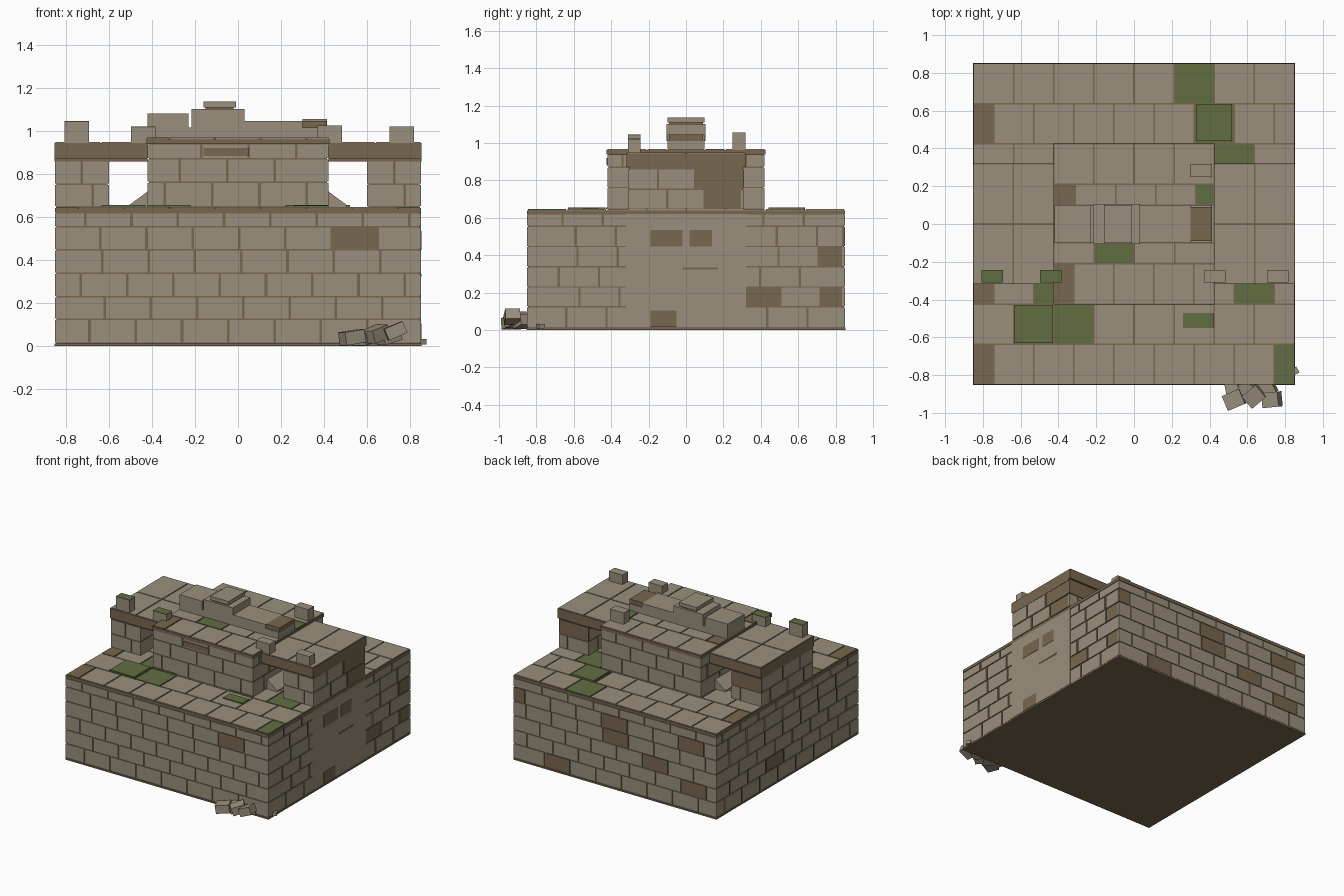
import bpy, bmesh, math
from mathutils import Matrix, Vector

cube = bpy.data.objects.get("Cube")
if cube:
    bpy.data.objects.remove(cube, do_unlink=True)

STONE, BROWN, MOSS = 0, 1, 2
GAP = 0.012


def material(name, rgb):
    m = bpy.data.materials.new(name)
    m.use_nodes = True
    m.diffuse_color = (*rgb, 1)
    m.node_tree.nodes["Principled BSDF"].inputs["Base Color"].default_value = (*rgb, 1)
    return m


MATS = [material("weathered stone", (0.32, 0.275, 0.2)),
        material("brown earth stone", (0.185, 0.135, 0.077)),
        material("green moss", (0.12, 0.155, 0.055))]


def add_box(bm, lo, hi, mat=STONE, matrix=Matrix()):
    lo, hi = Vector(lo), Vector(hi)
    size = hi - lo
    m = matrix @ Matrix.Translation((lo + hi) / 2) @ Matrix.Diagonal((*size, 1))
    verts = bmesh.ops.create_cube(bm, size=1, matrix=m)["verts"]
    for f in {f for v in verts for f in v.link_faces}:
        f.material_index = mat


def finish(name, bm):
    mesh = bpy.data.meshes.new(name)
    bm.to_mesh(mesh)
    bm.free()
    for m in MATS:
        mesh.materials.append(m)
    obj = bpy.data.objects.new(name, mesh)
    bpy.context.collection.objects.link(obj)
    return obj


def box(name, lo, hi, mat=STONE, matrix=Matrix()):
    bm = bmesh.new()
    add_box(bm, lo, hi, mat, matrix)
    return finish(name, bm)


def joints(start, end, width, offset):
    """Cut positions along a course, skipping slivers at the ends."""
    cuts, u = [start], start + (offset - start) % width
    while u < end - 0.05:
        if u > start + 0.05:
            cuts.append(u)
        u += width
    return cuts + [end]


def masonry(name, cx, hx, hy, levels, width, offsets, accents=()):
    """Four brick faces round a core; accents are (side, row, position)."""
    skin = 0.015
    box(name + "_mortar_core", (cx - hx + 0.006, -hy + 0.006, levels[0]),
        (cx + hx - 0.006, hy - 0.006, levels[-1]), BROWN)
    for side, label in enumerate(("front", "right", "back", "left")):
        dist, half = (hy, hx) if side % 2 == 0 else (hx, hy - skin)
        turn = Matrix.Translation((cx, 0, 0)) @ Matrix.Rotation(side * math.pi / 2, 4, "Z")
        bm = bmesh.new()
        for row, (z0, z1) in enumerate(zip(levels, levels[1:])):
            cuts = joints(-half, half, width, offsets[row] + side * 0.05)
            for a, b in zip(cuts, cuts[1:]):
                brown = any(s == side and r == row and a <= u < b for s, r, u in accents)
                left = a + GAP / 2 if a > -half else a
                right = b - GAP / 2 if b < half else b
                add_box(bm, (left, -dist, z0 + 0.003), (right, -dist + skin, z1 - 0.004),
                        BROWN if brown else STONE, turn)
        finish(f"{name}_{label}_bricks", bm)


def paving(name, x0, x1, rows, width, offsets, z, accents=()):
    """Slabs over a bed; accents are (x, y, colour) points."""
    bm = bmesh.new()
    for (y0, y1), off in zip(zip(rows, rows[1:]), offsets):
        cuts = joints(x0, x1, width, off)
        for a, b in zip(cuts, cuts[1:]):
            mat = next((c for x, y, c in accents if a < x < b and y0 < y < y1), STONE)
            add_box(bm, (a + 0.004, y0 + 0.004, z - 0.008), (b - 0.004, y1 - 0.004, z), mat)
    finish(name, bm)


# Main platform
masonry("platform", 0, 0.85, 0.85, [0.012, 0.125, 0.23, 0.338, 0.447, 0.555, 0.62], 0.215,
        [-0.69, -0.62, -0.73, -0.63, -0.64, -0.71],
        [(0, 4, 0.56), (1, 3, 0.72), (1, 1, 0.48), (1, 1, 0.8), (2, 4, -0.78), (2, 0, -0.41),
         (2, 3, 0.07), (2, 2, 0.37), (2, 4, 0.66), (2, 4, -0.1), (2, 1, 0.75), (3, 1, -0.22)])
box("base_plate", (-0.852, -0.852, 0), (0.852, 0.852, 0.012), BROWN)
box("platform_cap", (-0.85, -0.85, 0.62), (0.85, 0.85, 0.64), BROWN)

# Smooth repaired panel on the right wall with brown stones
box("repair_panel", (0.84, -0.32, 0.015), (0.851, 0.32, 0.62))
for y0, y1, z0, z1 in ((-0.19, -0.02, 0.445, 0.535), (0.02, 0.14, 0.445, 0.535),
                       (-0.19, -0.05, 0.015, 0.105), (-0.02, 0.17, 0.322, 0.334)):
    box("repair_stone", (0.845, y0, z0), (0.853, y1, z1), BROWN)

# Platform paving
S = 0.2125
paving("platform_paving", -0.85, 0.85, [-0.85 + S * i for i in range(9)], S,
       [S / 2, 0] * 3 + [S / 2, 0], 0.646,
       [(-0.8, -0.75, BROWN), (0.8, -0.75, MOSS), (-0.53, -0.5, MOSS), (-0.3, -0.5, MOSS),
        (-0.8, -0.35, BROWN), (-0.48, -0.35, MOSS), (0.63, -0.35, MOSS),
        (0.53, 0.35, MOSS), (-0.8, 0.5, BROWN), (0.42, 0.5, MOSS), (0.3, 0.75, MOSS)])
box("moss_patch", (0.26, -0.55, 0.646), (0.42, -0.47, 0.653), MOSS)
box("raised_moss_slab", (-0.635, -0.63, 0.64), (-0.43, -0.43, 0.655), MOSS)
box("back_moss_slab", (0.33, 0.44, 0.64), (0.52, 0.635, 0.655), MOSS)
for x in (-0.32, 0.32):
    box("wall_foot_moss", (x - 0.1, -0.427, 0.646), (x + 0.1, -0.42, 0.655), MOSS)

# Central block
masonry("central_block", 0, 0.42, 0.42, [0.646, 0.762, 0.87, 0.94], 0.22,
        [-0.12, -0.27, -0.17])
box("central_cap", (-0.425, -0.425, 0.938), (0.425, 0.425, 0.962), BROWN)
paving("central_roof_paving", -0.425, 0.425, [-0.425, -0.21, -0.1, 0.1, 0.21, 0.425], S,
       [-0.32, -0.21, 0, -0.31, 0], 0.968,
       [(-0.37, -0.3, BROWN), (-0.1, -0.15, MOSS), (-0.37, 0.15, BROWN), (0.36, 0.15, MOSS)])
box("front_brown_lintel", (-0.16, -0.424, 0.882), (0.05, -0.418, 0.92), BROWN)

# Stepped crest along the roof
for name, x0, x1, z0, z1, half, mat in (
        ("crest_base", -0.42, 0.41, 0.965, 1.015, 0.1, STONE),
        ("crest_left_block", -0.42, -0.23, 1.01, 1.08, 0.1, STONE),
        ("crest_middle_block", -0.215, 0.03, 1.01, 1.1, 0.105, STONE),
        ("crest_top_slab", -0.16, -0.01, 1.108, 1.136, 0.1, STONE),
        ("crest_top_mortar", -0.15, -0.02, 1.098, 1.11, 0.09, BROWN),
        ("crest_right_block", 0.03, 0.3, 1.01, 1.045, 0.1, STONE),
        ("crest_brown_block", 0.3, 0.412, 1.01, 1.045, 0.09, BROWN)):
    box(name, (x0, -half, z0), (x1, half, z1), mat)

# Side passages: outer wall, roof and foot ramp on each side
for sign, side in ((1, "right"), (-1, "left")):
    masonry(side + "_passage_wall", sign * 0.725, 0.125, 0.31, [0.646, 0.752, 0.862], 0.2,
            [0.05, 0.2], [(1, 0, 0.2), (1, 1, 0.28), (2, 1, 0.0)])
    xs = sorted((sign * 0.42, sign * 0.852))
    box(side + "_passage_bed", (xs[0], -0.305, 0.858), (xs[1], 0.305, 0.872), BROWN)
    box(side + "_passage_roof", (xs[0], -0.318, 0.87), (xs[1], 0.32, 0.943), BROWN)
    paving(side + "_roof_paving", *xs, [-0.318, 0, 0.32], S, [sign * 0.638] * 2, 0.948)

    bm = bmesh.new()
    profile = [bm.verts.new((sign * x, -0.25, z)) for x, z in
               ((0.41, 0.645), (0.505, 0.645), (0.505, 0.655), (0.41, 0.725))]
    face = bm.faces.new(profile)
    ext = bmesh.ops.extrude_face_region(bm, geom=[face])["geom"]
    bmesh.ops.translate(bm, vec=(0, 0.5, 0),
                        verts=[v for v in ext if isinstance(v, bmesh.types.BMVert)])
    bmesh.ops.recalc_face_normals(bm, faces=bm.faces)
    finish(side + "_foot_ramp", bm)

# Loose merlon stones on the roof edge
for x, y, top, mossy in ((-0.75, -0.277, 1.04, True), (-0.44, -0.277, 1.015, True),
                         (0.427, -0.277, 1.025, False), (0.76, -0.277, 1.02, False),
                         (0.357, 0.283, 1.055, False)):
    box("merlon_stone", (x - 0.057, y - 0.034, 0.945), (x + 0.057, y + 0.034, top))
    if mossy:
        box("merlon_moss", (x - 0.057, y - 0.034, top), (x + 0.057, y + 0.034, top + 0.004), MOSS)

# Fallen rubble at the front corner
for x, y, z, size, spin, tilt in (
        (0.53, -0.93, 0.04, 0.085, 0.4, 0.15), (0.59, -0.88, 0.04, 0.08, 0.9, 0.2),
        (0.64, -0.91, 0.055, 0.085, 0.7, 0.3), (0.73, -0.93, 0.07, 0.08, 0.1, 0.4),
        (0.7, -0.87, 0.045, 0.08, 0.5, 0.25), (0.52, -0.87, 0.03, 0.06, 0.2, 0.1),
        (0.85, -0.78, 0.02, 0.035, 0.5, 0.0)):
    pose = (Matrix.Translation((x, y, z)) @ Matrix.Rotation(spin, 4, "Z")
            @ Matrix.Rotation(-tilt, 4, "Y"))
    h = Vector((0.58, 0.5, 0.36)) * size
    box("rubble_stone", -h, h, STONE, pose)
